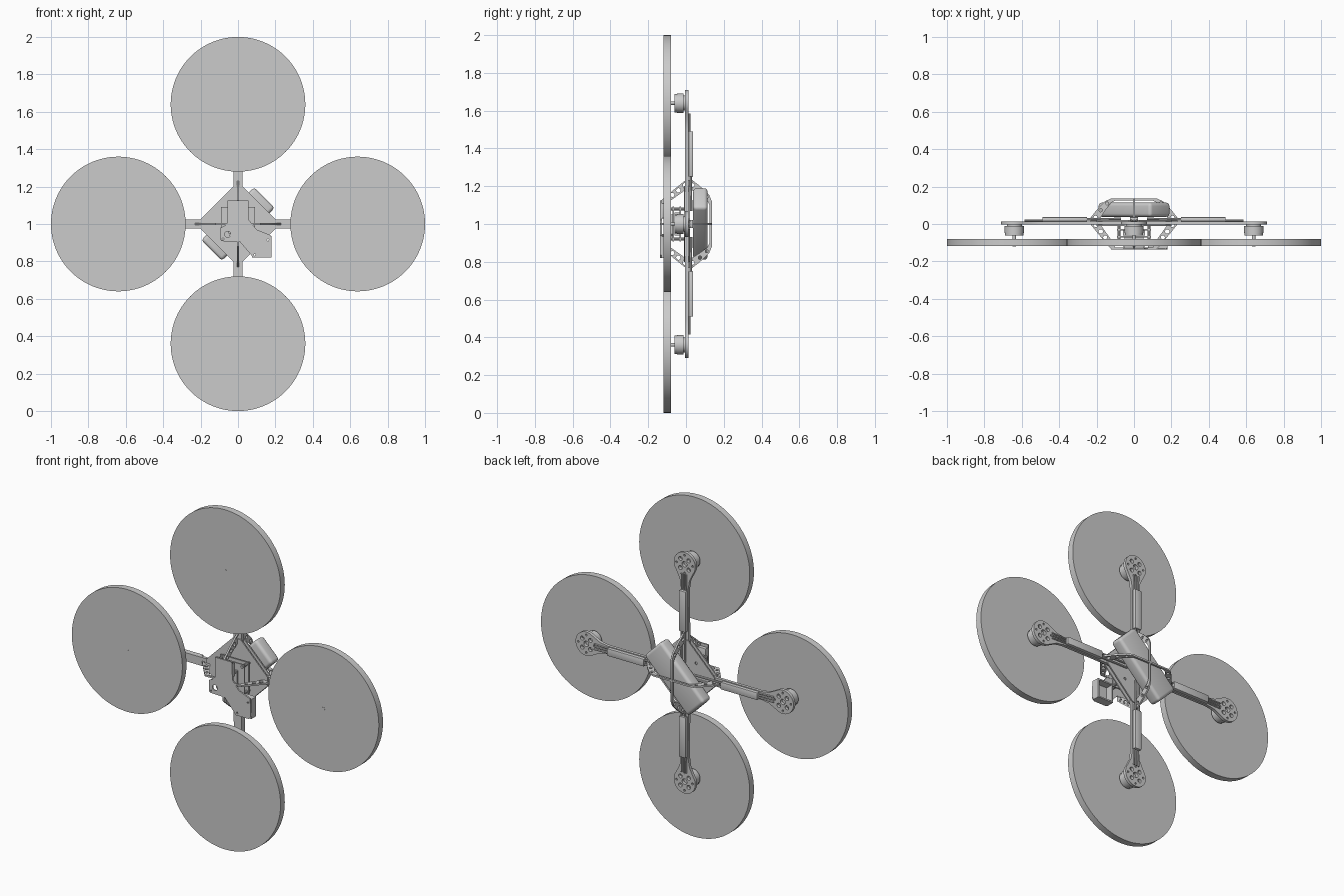
import bpy, bmesh
from math import pi, cos, sin, radians
from mathutils import Matrix, Vector

if "Cube" in bpy.data.objects:
    bpy.data.objects.remove(bpy.data.objects["Cube"])

CENTRE = Vector((0, 0, 1))
FACE = Matrix.Rotation(pi / 2, 4, 'X')      # sheet drawn in XZ, thickness along y
QUARTERS = ("right", "bottom", "left", "top")


def place(name, mesh, turn=0):
    ob = bpy.data.objects.new(name, mesh)
    ob.location, ob.rotation_euler = CENTRE, (0, turn, 0)
    bpy.context.collection.objects.link(ob)
    return ob


def finish(bm, name, angle=35):
    bmesh.ops.remove_doubles(bm, verts=bm.verts, dist=1e-5)
    bmesh.ops.recalc_face_normals(bm, faces=bm.faces)
    me = bpy.data.meshes.new(name)
    bm.to_mesh(me)
    bm.free()
    me.shade_smooth()
    me.set_sharp_from_angle(angle=radians(angle))
    return me


def sheet(name, loops, y0, y1, mat=FACE):
    """Flat sheet from an outline plus hole loops, y0..y1 thick."""
    cu = bpy.data.curves.new(name, 'CURVE')
    cu.dimensions, cu.fill_mode, cu.extrude = '2D', 'BOTH', abs(y1 - y0) / 2
    for pts in loops:
        sp = cu.splines.new('POLY')
        sp.points.add(len(pts) - 1)
        for p, c in zip(sp.points, pts):
            p.co = (c[0], c[1], 0, 1)
        sp.use_cyclic_u = True
    ob = bpy.data.objects.new(name, cu)
    bpy.context.collection.objects.link(ob)
    me = bpy.data.meshes.new_from_object(ob.evaluated_get(bpy.context.evaluated_depsgraph_get()))
    bpy.data.objects.remove(ob)
    mid = (y0 + y1) / 2
    shift = Vector((0, mid, 0)) if mat is FACE else Vector((0, 0, mid))
    bm = bmesh.new()
    bm.from_mesh(me)
    bm.transform(Matrix.Translation(shift) @ mat)
    return finish(bm, name)


def circle(x, y, r, n=20, a0=0, a1=2 * pi, closed=True):
    d = n if closed else n - 1
    return [(x + r * cos(a0 + (a1 - a0) * i / d), y + r * sin(a0 + (a1 - a0) * i / d)) for i in range(n)]


def rect(x0, x1, z0, z1):
    return [(x0, z0), (x1, z0), (x1, z1), (x0, z1)]


def cyl(bm, a, b, r, n=12):
    a, b = Vector(a), Vector(b)
    q = (b - a).to_track_quat('Z', 'Y').to_matrix().to_4x4()
    bmesh.ops.create_cone(bm, cap_ends=True, segments=n, radius1=r, radius2=r, depth=(b - a).length,
                          matrix=Matrix.Translation((a + b) / 2) @ q)


def box(bm, x0, x1, y0, y1, z0, z1, bevel=0, seg=2):
    m = Matrix.Translation(((x0 + x1) / 2, (y0 + y1) / 2, (z0 + z1) / 2)) @ Matrix.Diagonal((x1 - x0, y1 - y0, z1 - z0, 1))
    vs = bmesh.ops.create_cube(bm, size=1, matrix=m)['verts']
    if bevel:
        es = list({e for v in vs for e in v.link_edges})
        bmesh.ops.bevel(bm, geom=es, offset=bevel, segments=seg, profile=0.5, affect='EDGES')


R = 0.64   # motor distance from the centre

# arm with rounded, drilled motor mount
outline = [(0.04, -0.026), (0.5, -0.024), (0.55, -0.032)] + \
    circle(R, 0, 0.07, 25, radians(-125), radians(125), False) + [(0.55, 0.032), (0.5, 0.024), (0.04, 0.026)]
holes = [circle(R, 0, 0.016)]
for k in range(4):
    a = pi / 4 + k * pi / 2
    holes.append(circle(R + 0.038 * cos(a), 0.038 * sin(a), 0.012, 14))
    holes.append(circle(R + 0.052 * cos(a + pi / 4), 0.052 * sin(a + pi / 4), 0.006, 10))
arm = sheet("arm", [outline] + holes, -0.004, 0.014)

# speed controller and its wires
bm = bmesh.new()
box(bm, 0.25, 0.49, 0.014, 0.037, -0.022, 0.022, 0.004)
controller = finish(bm, "speed_controller")
bm = bmesh.new()
for z in (-0.013, 0, 0.013):
    cyl(bm, (0.485, 0.019, z), (0.585, 0.019, z * 1.2), 0.0045, 8)
for z in (-0.012, 0.012):
    cyl(bm, (0.255, 0.025, z), (0.07, 0.028, z), 0.006, 8)
wires = finish(bm, "arm_wires")

# motor: base, bell, cap, shaft
bm = bmesh.new()
for y0, y1, r in ((-0.004, -0.014, 0.04), (-0.012, -0.048, 0.052), (-0.048, -0.062, 0.049), (-0.06, -0.119, 0.009)):
    cyl(bm, (R, y0, 0), (R, y1, 0), r, 40)
motor = finish(bm, "motor")

# spinning propeller drawn as a disc
bm = bmesh.new()
cyl(bm, (R, -0.079, 0), (R, -0.118, 0), 0.36, 96)
disc = finish(bm, "propeller_disc")

for i, q in enumerate(QUARTERS):
    for me in (arm, controller, wires, motor, disc):
        place(f"{q}_{me.name}", me, i * pi / 2)

# two diamond centre plates
diamond = [(0.2, 0.026), (0.026, 0.2), (-0.026, 0.2), (-0.2, 0.026),
           (-0.2, -0.026), (-0.026, -0.2), (0.026, -0.2), (0.2, -0.026)]
bolts = [circle(0.08 * sx, 0.08 * sz, 0.008, 12) for sx in (-1, 1) for sz in (-1, 1)]
place("front_centre_plate", sheet("front_centre_plate", [diamond] + bolts, -0.011, -0.004))
place("rear_centre_plate", sheet("rear_centre_plate", [diamond] + bolts, 0.014, 0.021))

# crossed cage ribs, drilled along the slanted sides
half_out = [(0.12, -0.137), (0.165, -0.085), (0.23, -0.005), (0.235, 0.03), (0.2, 0.075), (0.155, 0.122), (0.12, 0.137)]
half_in = [(0.1, -0.126), (0.125, -0.08), (0.175, -0.01), (0.178, 0.035), (0.155, 0.07), (0.125, 0.112), (0.1, 0.125)]


def mirrored(pts):
    return pts + [(-x, y) for x, y in reversed(pts)]


cut = []
for s in (-1, 1):
    for x, y, r in ((0.128, -0.106, 0.008), (0.154, -0.072, 0.011), (0.178, -0.04, 0.012),
                    (0.205, -0.005, 0.012), (0.206, 0.035, 0.01), (0.178, 0.074, 0.009), (0.144, 0.11, 0.008)):
        cut.append(circle(s * x, y, r, 14))
rib = sheet("cage_rib", [mirrored(half_out), mirrored(half_in)] + cut, -0.005, 0.005, Matrix.Identity(4))
place("horizontal_cage_rib", rib)
place("vertical_cage_rib", rib, pi / 2)

# diagonal battery
bm = bmesh.new()
box(bm, -0.2, 0.2, 0.038, 0.114, -0.078, 0.078, 0.018, 4)
place("battery", finish(bm, "battery", 50), -pi / 4)

# electronics stack: boards, chips, standoffs
bm = bmesh.new()
for y in (-0.03, -0.068):
    box(bm, -0.092, 0.092, y - 0.004, y + 0.004, -0.092, 0.092)
box(bm, -0.06, 0.06, -0.062, -0.034, -0.06, 0.06)
box(bm, -0.05, 0.05, -0.082, -0.072, -0.05, 0.05)
box(bm, -0.055, 0.055, -0.128, -0.105, 0.03, 0.11, 0.003)
for sx in (-1, 1):
    for sz in (-1, 1):
        cyl(bm, (sx * 0.08, -0.008, sz * 0.08), (sx * 0.08, -0.08, sz * 0.08), 0.008, 10)
for x, z in ((-0.04, 0.04), (0.04, 0.04), (-0.04, -0.06), (0.04, -0.06)):
    cyl(bm, (x, -0.07, z), (x, -0.13, z), 0.006, 10)
place("electronics_stack", finish(bm, "electronics_stack"))

# front cover with lower right lobe
cover = [(-0.055, 0.125), (0.055, 0.125), (0.06, 0.02), (0.1, -0.03), (0.175, -0.06), (0.178, -0.165),
         (0.165, -0.18), (0.08, -0.18), (0.07, -0.165), (0.01, -0.095), (-0.085, -0.092), (-0.093, -0.085),
         (-0.093, -0.02), (-0.055, 0.0)]
ports = [circle(-0.055, -0.055, 0.016), circle(0, 0, 0.006, 10), circle(-0.08, -0.08, 0.005, 10),
         circle(0.09, -0.165, 0.005, 10), circle(0.16, -0.085, 0.005, 10)]
place("front_cover", sheet("front_cover", [cover] + ports, -0.137, -0.128))

# open tray behind the lobe
place("sensor_tray", sheet("sensor_tray", [rect(0.075, 0.178, -0.18, -0.065), rect(0.083, 0.17, -0.172, -0.073)],
                           -0.13, -0.085))
